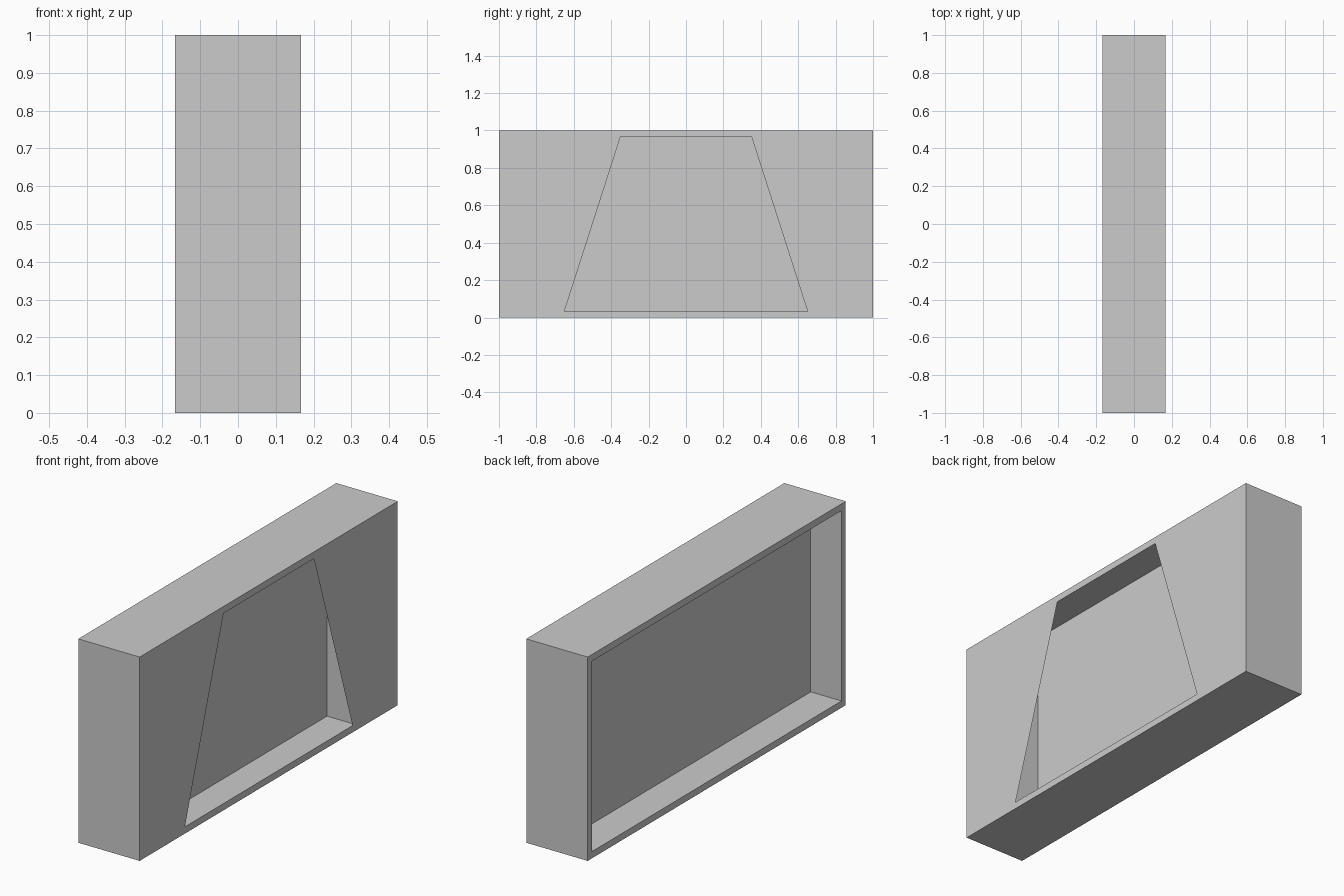
import bpy
import bmesh

if "Cube" in bpy.data.objects:
    bpy.data.objects.remove(bpy.data.objects["Cube"])

HALF_X = 1 / 6      # half depth of the block
RIM = 1 / 30        # rim around the openings


def loop(x, bottom, top, z0, z1):
    """Four-sided loop in a plane of constant x."""
    return [(x, -bottom, z0), (x, bottom, z0), (x, top, z1), (x, -top, z1)]


def skin(name, loops, cap_start=False, cap_end=False):
    """Join consecutive loops with quads, optionally capping the ends."""
    bm = bmesh.new()
    rows = [[bm.verts.new(p) for p in lp] for lp in loops]
    for a, b in zip(rows, rows[1:]):
        for i in range(4):
            j = (i + 1) % 4
            bm.faces.new((a[i], a[j], b[j], b[i]))
    if cap_start:
        bm.faces.new(rows[0][::-1])
    if cap_end:
        bm.faces.new(rows[-1])
    mesh = bpy.data.meshes.new(name)
    bm.to_mesh(mesh)
    bm.free()
    obj = bpy.data.objects.new(name, mesh)
    bpy.context.collection.objects.link(obj)
    return obj


lo, hi, side = RIM, 1 - RIM, 1 - RIM

# Outer casing: rectangular left recess, rim, box walls, right face with trapezoid opening
skin("casing", [
    loop(0, side, side, lo, hi),
    loop(-HALF_X, side, side, lo, hi),
    loop(-HALF_X, 1, 1, 0, 1),
    loop(HALF_X, 1, 1, 0, 1),
    loop(HALF_X, 0.65, 0.35, lo, hi),
], cap_start=True)

# Rectangular pocket behind the trapezoid opening
skin("right_pocket", [
    loop(HALF_X, 2 / 3, 2 / 3, lo, hi),
    loop(RIM / 2, 2 / 3, 2 / 3, lo, hi),
], cap_end=True)
